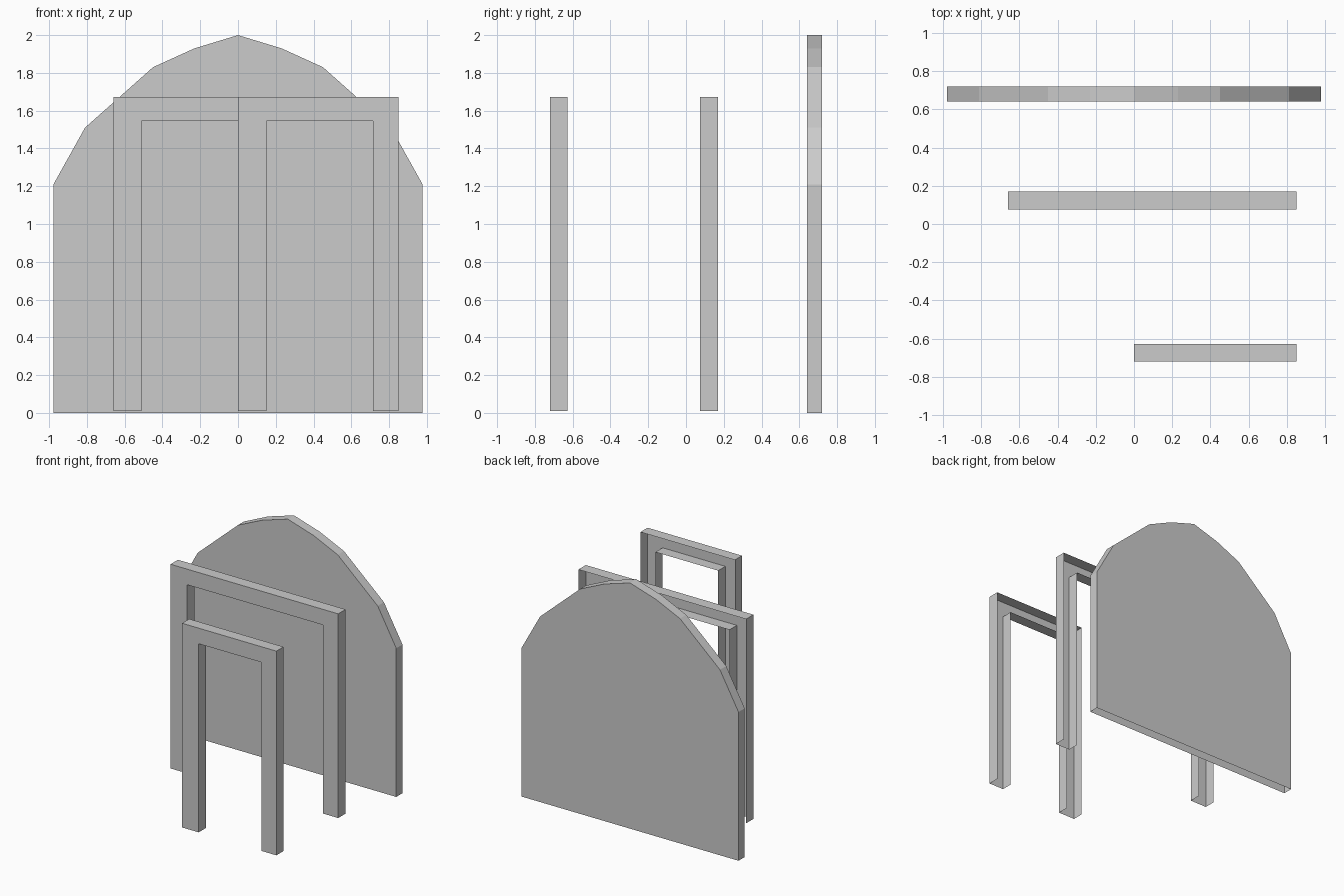
import bpy

if "Cube" in bpy.data.objects:
    bpy.data.objects.remove(bpy.data.objects["Cube"])


def shell(name, outline, y0, y1, open_edges, back):
    """Hollow plate: front face, walls except open_edges, optional back face."""
    n = len(outline)
    verts = [(x, y0, z) for x, z in outline] + [(x, y1, z) for x, z in outline]
    faces = [list(range(n))]
    for i in range(n):
        if i not in open_edges:
            j = (i + 1) % n
            faces.append([i, i + n, j + n, j])
    if back:
        faces.append(list(range(2 * n - 1, n - 1, -1)))
    mesh = bpy.data.meshes.new(name)
    mesh.from_pydata(verts, [], faces)
    mesh.update()
    obj = bpy.data.objects.new(name, mesh)
    bpy.context.collection.objects.link(obj)
    return obj


def frame(name, x0, x1, y0, y1):
    """Door frame, open at the back and under both legs."""
    base, top, inner_top = 0.01, 1.672, 1.545
    a, b = x0 + 0.15, x1 - 0.135
    # counter-clockwise seen from the front
    outline = [(x0, base), (a, base), (a, inner_top), (b, inner_top),
               (b, base), (x1, base), (x1, top), (x0, top)]
    return shell(name, outline, y0, y1, {0, 4}, False)


# Arched back panel, open underneath
half = [(0.977, 0), (0.977, 1.21), (0.81, 1.51), (0.45, 1.83), (0.23, 1.93)]
arch = half + [(0, 2.0)] + [(-x, z) for x, z in reversed(half)]
shell("arched_panel", arch, 0.64, 0.72, {len(arch) - 1}, True)

# Wide and narrow door frames
frame("wide_frame", -0.66, 0.85, 0.075, 0.17)
frame("narrow_frame", 0.0, 0.85, -0.72, -0.628)
